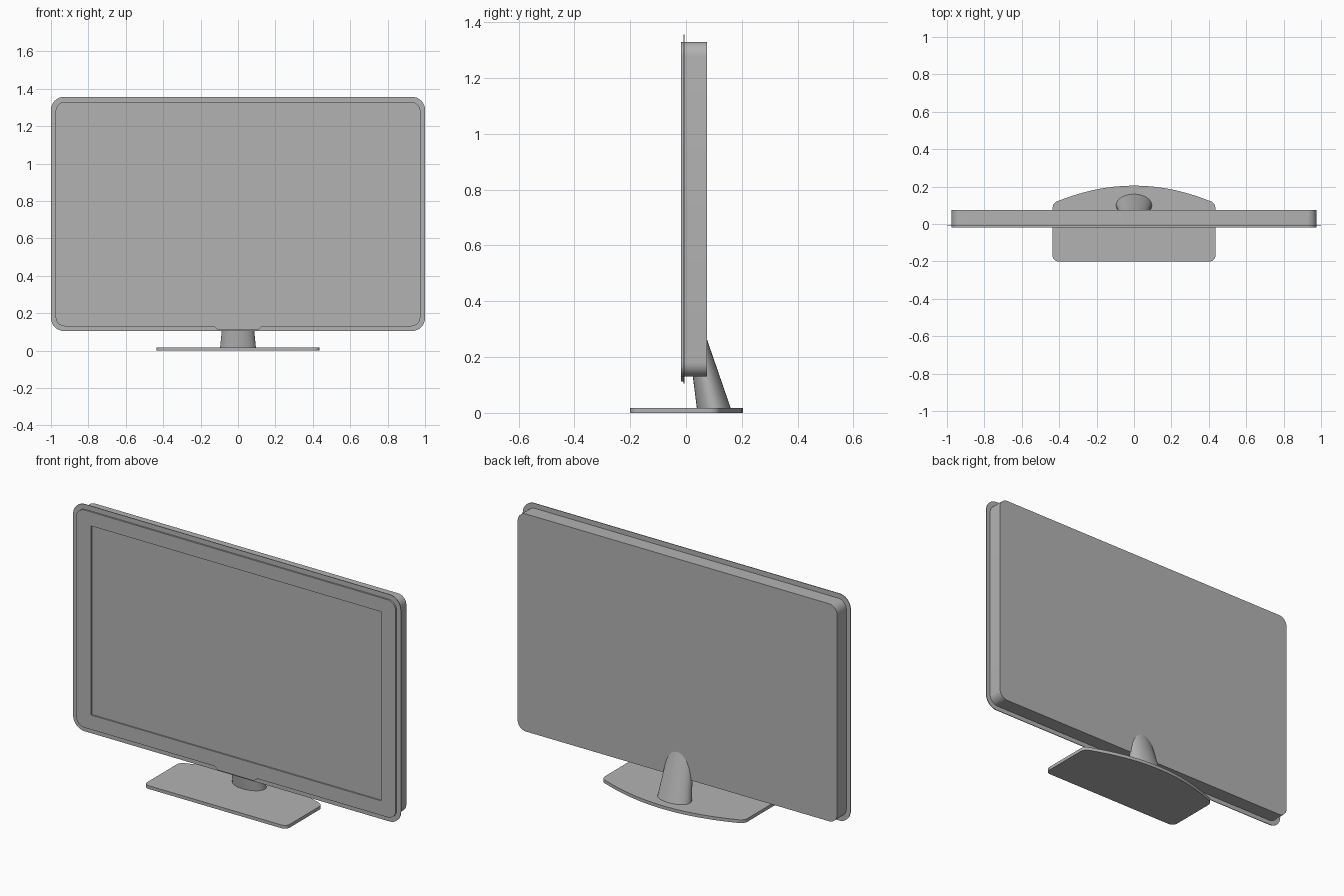
import bpy, bmesh, math
from mathutils import Vector

cube = bpy.data.objects.get("Cube")
if cube:
    bpy.data.objects.remove(cube, do_unlink=True)

grey = bpy.data.materials.new("plain grey")
grey.use_nodes = True
color = (0.45, 0.45, 0.45, 1)
grey.diffuse_color = color
grey.node_tree.nodes["Principled BSDF"].inputs["Base Color"].default_value = color


def finish(bm, name):
    bmesh.ops.recalc_face_normals(bm, faces=bm.faces[:])
    mesh = bpy.data.meshes.new(name)
    bm.to_mesh(mesh)
    bm.free()
    mesh.materials.append(grey)
    obj = bpy.data.objects.new(name, mesh)
    bpy.context.collection.objects.link(obj)
    bpy.ops.object.select_all(action="DESELECT")
    obj.select_set(True)
    bpy.context.view_layer.objects.active = obj
    bpy.ops.object.shade_smooth_by_angle(angle=math.radians(30))
    return obj


def corner(cx, cy, r, start, sweep=90, steps=8):
    """Points along one rounded corner."""
    angles = [math.radians(start + sweep * i / steps) for i in range(steps + 1)]
    return [(cx + r * math.cos(a), cy + r * math.sin(a)) for a in angles]


def rounded_rect(half, low, high, r):
    return (corner(half - r, high - r, r, 0) + corner(-half + r, high - r, r, 90)
            + corner(-half + r, low + r, r, 180) + corner(half - r, low + r, r, 270))


def slab(name, loops, place, shift):
    """Fill an outline (further loops are holes) and give it thickness."""
    bm = bmesh.new()
    for loop in loops:
        verts = [bm.verts.new(place(*p)) for p in loop]
        for a, b in zip(verts, verts[1:] + verts[:1]):
            bm.edges.new((a, b))
    if len(loops) > 1:
        bmesh.ops.triangle_fill(bm, edges=bm.edges[:], use_beauty=True)
    else:
        bm.faces.new(bm.verts[:])
    result = bmesh.ops.extrude_face_region(bm, geom=bm.faces[:], use_keep_orig=True)
    moved = [g for g in result["geom"] if isinstance(g, bmesh.types.BMVert)]
    bmesh.ops.translate(bm, verts=moved, vec=shift)
    return finish(bm, name)


def upright(name, loops, front, back):
    return slab(name, loops, lambda x, z: Vector((x, front, z)), (0, back - front, 0))


# Screen housing, thin surrounding rim and raised bezel
housing = rounded_rect(0.975, 0.13, 1.33, 0.05)
upright("housing", [housing], -0.010, 0.075)
upright("rim", [rounded_rect(1.0, 0.105, 1.357, 0.07)], -0.009, -0.005)
screen = [(-0.884, 0.21), (0.884, 0.21), (0.884, 1.253), (-0.884, 1.253)]
tab = [(-0.13, 0.13), (-0.11, 0.113), (0.11, 0.113), (0.13, 0.13)]
bezel = rounded_rect(0.975, 0.13, 1.33, 0.05)
bezel[27:27] = tab
upright("bezel", [bezel, screen], -0.018, -0.009)

# Foot: straight front with rounded corners, bowed back edge
bow = [(0.38 - 0.04 * i, 0.205 - 0.5 * (0.38 - 0.04 * i) ** 2) for i in range(20)]
foot = (corner(0.395, 0.085, 0.04, 0, 66) + bow + corner(-0.395, 0.085, 0.04, 114, 66)
        + corner(-0.405, -0.17, 0.03, 180) + corner(0.405, -0.17, 0.03, 270))
slab("foot", [foot], lambda x, y: Vector((x, y, 0)), (0, 0, 0.018))

# Neck: oval, leaning forward and narrowing into the housing
bm = bmesh.new()
rings = []
for z, y, rx, ry in ((0.015, 0.1, 0.096, 0.061), (0.27, 0.04, 0.07, 0.033)):
    rings.append([bm.verts.new((rx * math.cos(math.tau * i / 32),
                                y + ry * math.sin(math.tau * i / 32), z))
                  for i in range(32)])
for i in range(32):
    j = (i + 1) % 32
    bm.faces.new((rings[0][i], rings[0][j], rings[1][j], rings[1][i]))
for ring in rings:
    bm.faces.new(ring)
finish(bm, "neck")
